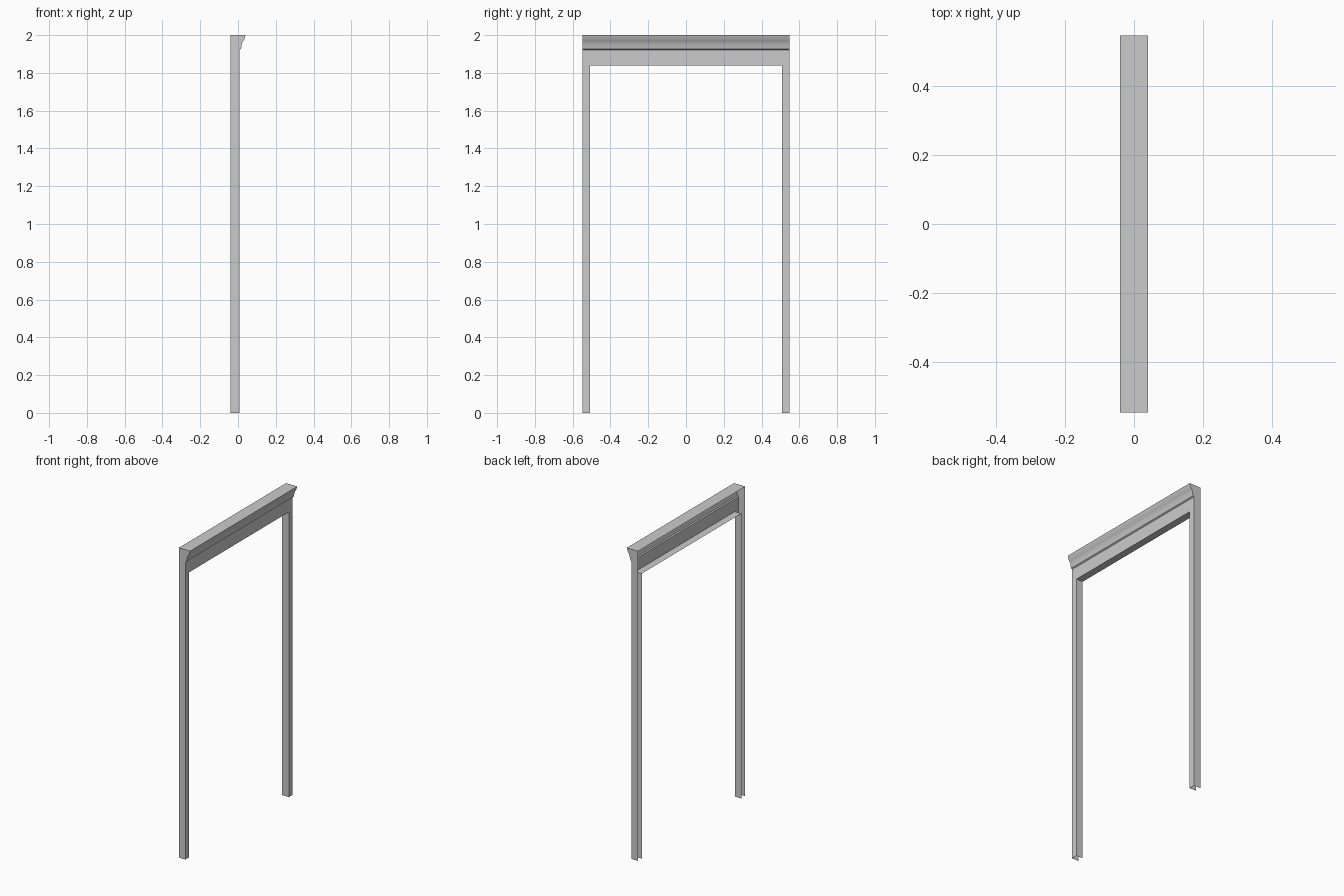
import bpy, bmesh

if "Cube" in bpy.data.objects:
    bpy.data.objects.remove(bpy.data.objects["Cube"])

BACK, FRONT = -0.04, 0.007      # depth of the frame in x
OUT, INN = 0.547, 0.508         # outer and inner edges of the legs in y
TOP, LOW = 2.0, 1.84            # lintel heights

# Moulding section, from the underside of the lintel round to its top (x, z)
SECTION = [(BACK, LOW), (FRONT, LOW), (FRONT, 1.921), (0.014, 1.926),
           (0.018, 1.938), (0.020, 1.955), (0.027, 1.968),
           (0.034, 1.979), (0.04, TOP), (BACK, TOP)]


def make_object(name, bm):
    mesh = bpy.data.meshes.new(name)
    bm.to_mesh(mesh)
    bm.free()
    obj = bpy.data.objects.new(name, mesh)
    bpy.context.collection.objects.link(obj)
    bpy.ops.object.select_all(action='DESELECT')
    obj.select_set(True)
    bpy.context.view_layer.objects.active = obj
    bpy.ops.object.shade_smooth_by_angle(angle=0.52)
    return obj


def strip(bm, lower, upper):
    """Skin two matching rows of points with quads."""
    a = [bm.verts.new(p) for p in lower]
    b = [bm.verts.new(p) for p in upper]
    for i in range(len(a) - 1):
        bm.faces.new((a[i], a[i + 1], b[i + 1], b[i]))
    return a, b


# Lintel: thin moulded shell, open at the back and above the hollow legs
bm = bmesh.new()
left, right = strip(bm, [(x, -OUT, z) for x, z in SECTION[1:]],
                    [(x, OUT, z) for x, z in SECTION[1:]])
for row, flip in ((left, False), (right, True)):
    corner = bm.verts.new((BACK, row[0].co.y, LOW))
    ring = [corner] + row
    bm.faces.new(ring[::-1] if flip else ring)
strip(bm, [(BACK, -INN, LOW), (FRONT, -INN, LOW)],
      [(BACK, INN, LOW), (FRONT, INN, LOW)])
for f in bm.faces:
    f.normal_update()
    c = f.calc_center_median()
    # point every panel outwards from the hollow inside
    if f.normal.dot(c - type(c)((-0.02, c.y * 0.9, 1.92))) < 0:
        f.normal_flip()
make_object("lintel", bm)

# Legs: thin three-sided channels open towards the back
for side, name in ((-1, "left_leg"), (1, "right_leg")):
    plan = [(BACK, INN * side), (FRONT, INN * side),
            (FRONT, OUT * side), (BACK, OUT * side)]
    if side > 0:
        pass
    else:
        plan.reverse()
    bm = bmesh.new()
    strip(bm, [(x, y, 0) for x, y in plan], [(x, y, LOW) for x, y in plan])
    make_object(name, bm)
